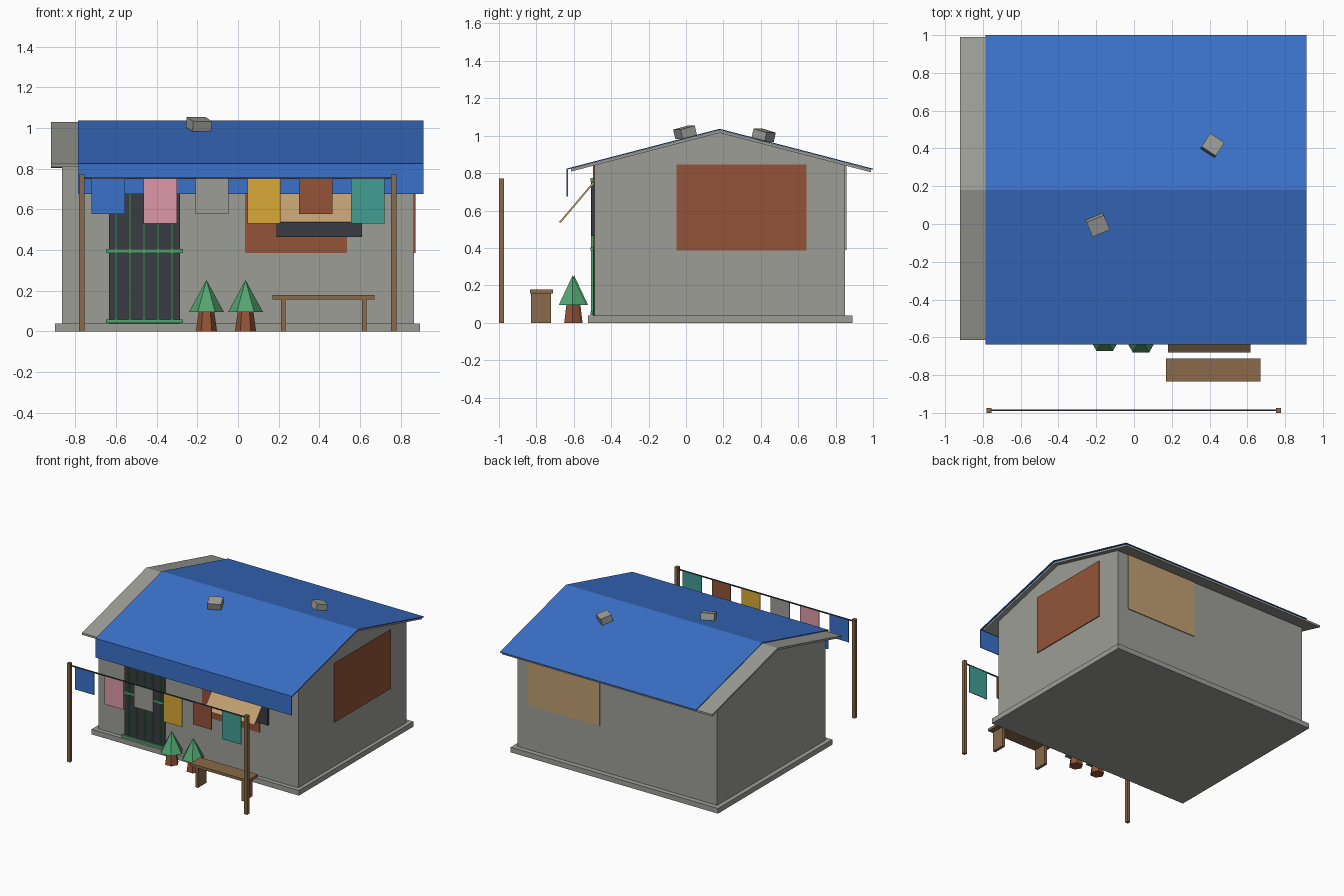
import bpy, bmesh, math
from mathutils import Vector, Matrix

cube = bpy.data.objects.get("Cube")
if cube:
    bpy.data.objects.remove(cube, do_unlink=True)


def material(name, r, g, b):
    lin = [(c / 255 / 12.92) if c < 11 else ((c / 255 + 0.055) / 1.055) ** 2.4 for c in (r, g, b)]
    m = bpy.data.materials.new(name)
    m.use_nodes = True
    m.diffuse_color = (*lin, 1)
    m.node_tree.nodes["Principled BSDF"].inputs["Base Color"].default_value = (*lin, 1)
    return m


GREY = material("concrete grey", 157, 157, 151)
BLUE = material("tarp blue", 58, 113, 201)
RUST = material("rust brown", 148, 84, 56)
DARK = material("dark panel", 58, 60, 66)
GREEN = material("painted green", 84, 165, 112)
WOOD = material("weathered wood", 138, 106, 74)
TAN = material("plywood tan", 194, 159, 114)
PINK = material("faded pink", 222, 152, 167)
YELLOW = material("mustard yellow", 216, 170, 54)
TEAL = material("cloth teal", 66, 158, 148)


def finish(name, bm, mat):
    bmesh.ops.recalc_face_normals(bm, faces=bm.faces)
    mesh = bpy.data.meshes.new(name)
    bm.to_mesh(mesh)
    bm.free()
    mesh.materials.append(mat)
    obj = bpy.data.objects.new(name, mesh)
    bpy.context.collection.objects.link(obj)
    return obj


def box(name, mat, x, y, z):
    """Box from (low, high) ranges on each axis."""
    bm = bmesh.new()
    bmesh.ops.create_cube(bm, size=1)
    for v in bm.verts:
        v.co = Vector([(r[0] + r[1]) / 2 + c * (r[1] - r[0]) for c, r in zip(v.co, (x, y, z))])
    return finish(name, bm, mat)


def extrude_x(name, mat, profile, x0, x1):
    """Side profile of (y, z) points swept along x."""
    bm = bmesh.new()
    face = bm.faces.new([bm.verts.new((x0, y, z)) for y, z in profile])
    new = bmesh.ops.extrude_face_region(bm, geom=[face])["geom"]
    bmesh.ops.translate(bm, vec=(x1 - x0, 0, 0), verts=[g for g in new if isinstance(g, bmesh.types.BMVert)])
    return finish(name, bm, mat)


def cone(name, mat, x, y, z0, z1, r0, r1, sides=6):
    bm = bmesh.new()
    bmesh.ops.create_cone(bm, cap_ends=True, segments=sides, radius1=r0, radius2=r1, depth=z1 - z0,
                          matrix=Matrix.Translation((x, y, (z0 + z1) / 2)) @ Matrix.Rotation(math.pi / 2, 4, "Z"))
    return finish(name, bm, mat)


RIDGE_Y, SLOPE = 0.18, 0.26


def roof_z(y, ridge):
    return ridge - abs(y - RIDGE_Y) * SLOPE


def roof_strip(y0, y1, ridge, thick):
    top = [(y, roof_z(y, ridge)) for y in (y0, RIDGE_Y, y1)]
    return top + [(y, z - thick) for y, z in reversed(top)]


# House shell
FRONT, BACK, SIDE = -0.49, 0.85, 0.865
box("foundation", GREY, (-0.9, 0.895), (-0.525, 0.89), (0, 0.04))
walls = [(FRONT, 0.03), (BACK, 0.03)] + [(y, roof_z(y, 1.015)) for y in (BACK, RIDGE_Y, FRONT)]
extrude_x("walls", GREY, walls, -SIDE, SIDE)
extrude_x("roof_sheet", GREY, roof_strip(-0.615, 0.99, 1.03, 0.015), -0.92, 0.9)

# Tarp over the roof with a hanging front flap
extrude_x("roof_tarp", BLUE, roof_strip(-0.635, 1.0, 1.037, 0.006), -0.787, 0.912)
box("tarp_flap", BLUE, (-0.787, 0.912), (-0.638, -0.632), (0.675, 0.825))

# Wall patches
box("side_patch", RUST, (SIDE, SIDE + 0.007), (-0.05, 0.645), (0.385, 0.845))
box("front_patch", RUST, (0.035, 0.535), (FRONT - 0.007, FRONT), (0.385, 0.84))
box("back_patch", TAN, (0.15, 0.77), (BACK, BACK + 0.007), (0.39, 0.84))

# Barred door
box("door_panel", DARK, (-0.635, -0.285), (-0.498, FRONT), (0.04, 0.76))
for i in range(5):
    x = -0.6 + i * 0.069
    box(f"door_bar_{i + 1}", GREEN, (x - 0.005, x + 0.005), (-0.508, -0.497), (0.045, 0.77))
for name, z in (("bottom", 0.05), ("middle", 0.395), ("top", 0.765)):
    box(f"door_rail_{name}", GREEN, (-0.65, -0.27), (-0.511, -0.497), (z - 0.009, z + 0.009))

# Window and propped awning
box("window", DARK, (0.19, 0.61), (-0.505, FRONT), (0.465, 0.75))
awning = [(-0.495, 0.755), (-0.672, 0.546), (-0.68, 0.538), (-0.668, 0.536), (-0.495, 0.741)]
extrude_x("awning", TAN, awning, 0.18, 0.617)

# Washing line
for side, x in (("right", -0.768), ("left", 0.766)):
    box(f"line_post_{side}", WOOD, (x - 0.013, x + 0.013), (-1.0, -0.973), (0, 0.772))
box("rope", DARK, (-0.768, 0.766), (-0.99, -0.982), (0.749, 0.757))
cloths = (("blue", BLUE), ("pink", PINK), ("grey", GREY), ("yellow", YELLOW), ("rust", RUST), ("teal", TEAL))
for i, (name, mat) in enumerate(cloths):
    x = -0.638 + i * 0.2552
    box(f"cloth_{name}", mat, (x - 0.082, x + 0.082), (-0.989, -0.983), (0.53 if i % 2 else 0.577, 0.753))

# Bench
box("bench_seat", WOOD, (0.17, 0.67), (-0.835, -0.712), (0.157, 0.178))
for side, x in (("right", 0.223), ("left", 0.62)):
    box(f"bench_leg_{side}", WOOD, (x - 0.011, x + 0.011), (-0.828, -0.722), (0, 0.157))

# Potted shrubs
for side, x, y in (("right", -0.155, -0.598), ("left", 0.037, -0.606)):
    cone(f"pot_{side}", RUST, x, y, 0, 0.1, 0.052, 0.038)
    cone(f"shrub_{side}", GREEN, x, y, 0.095, 0.253, 0.086, 0)

# Loose blocks weighing down the tarp
pitch = math.atan(SLOPE)
for name, loc, tilt, yaw, w in (("front", (-0.192, -0.005, 1.018), pitch, 23, 0.1),
                                ("back", (0.415, 0.415, 1.002), -pitch, -33, 0.09)):
    block = box(f"roof_block_{name}", GREY, (-w / 2, w / 2), (-0.043, 0.043), (-0.026, 0.026))
    block.location = loc
    block.rotation_euler = (tilt, 0, math.radians(yaw))
